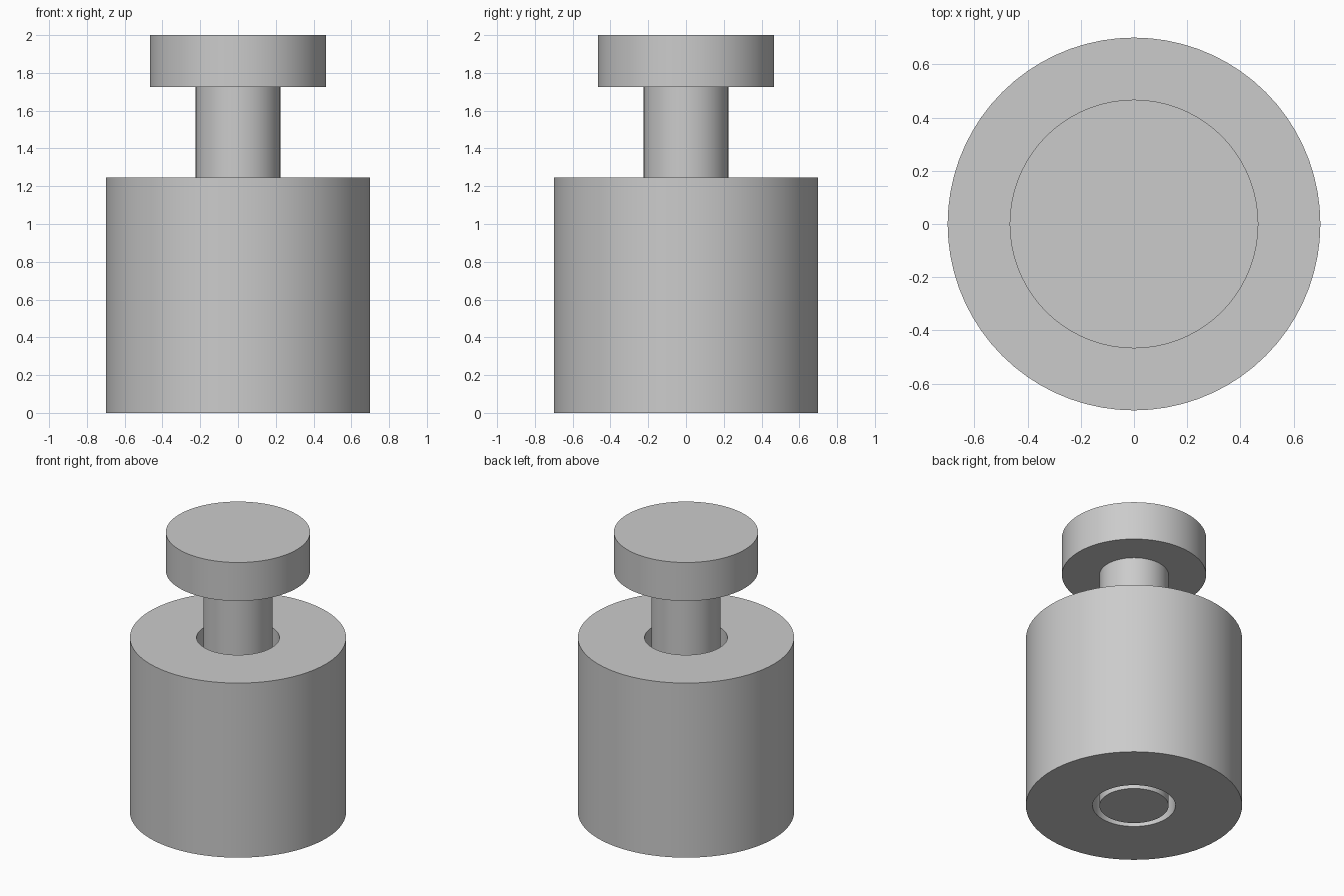
import bpy, bmesh, math
from mathutils import Matrix

if "Cube" in bpy.data.objects:
    bpy.data.objects.remove(bpy.data.objects["Cube"])

SEGMENTS = 72

steel = bpy.data.materials.new("light grey")
steel.diffuse_color = (0.6, 0.6, 0.6, 1)
steel.use_nodes = True
steel.node_tree.nodes["Principled BSDF"].inputs["Base Color"].default_value = steel.diffuse_color


def lathe(name, profile, closed=False):
    """Spin an (radius, height) profile around the z axis."""
    bm = bmesh.new()
    verts = [bm.verts.new((r, 0, z)) for r, z in profile]
    pairs = list(zip(verts, verts[1:]))
    if closed:
        pairs.append((verts[-1], verts[0]))
    edges = [bm.edges.new(p) for p in pairs]
    bmesh.ops.spin(bm, geom=verts + edges, cent=(0, 0, 0), axis=(0, 0, 1),
                   angle=math.tau, steps=SEGMENTS, use_merge=True)
    bmesh.ops.remove_doubles(bm, verts=bm.verts, dist=1e-5)
    bmesh.ops.recalc_face_normals(bm, faces=bm.faces)
    mesh = bpy.data.meshes.new(name)
    bm.to_mesh(mesh)
    bm.free()
    obj = bpy.data.objects.new(name, mesh)
    bpy.context.collection.objects.link(obj)
    mesh.materials.append(steel)
    bpy.ops.object.select_all(action='DESELECT')
    obj.select_set(True)
    bpy.context.view_layer.objects.active = obj
    bpy.ops.object.shade_smooth_by_angle(angle=math.radians(30))
    return obj


# Thick sleeve with a through bore
lathe("sleeve", [(0.268, 0), (0.70, 0), (0.70, 1.247), (0.268, 1.247)], closed=True)

# Plunger: shaft running down the bore, topped by a wide flat head
lathe("plunger", [(0, 0), (0.224, 0), (0.224, 1.725), (0.467, 1.725),
                  (0.467, 2.0), (0, 2.0)])
